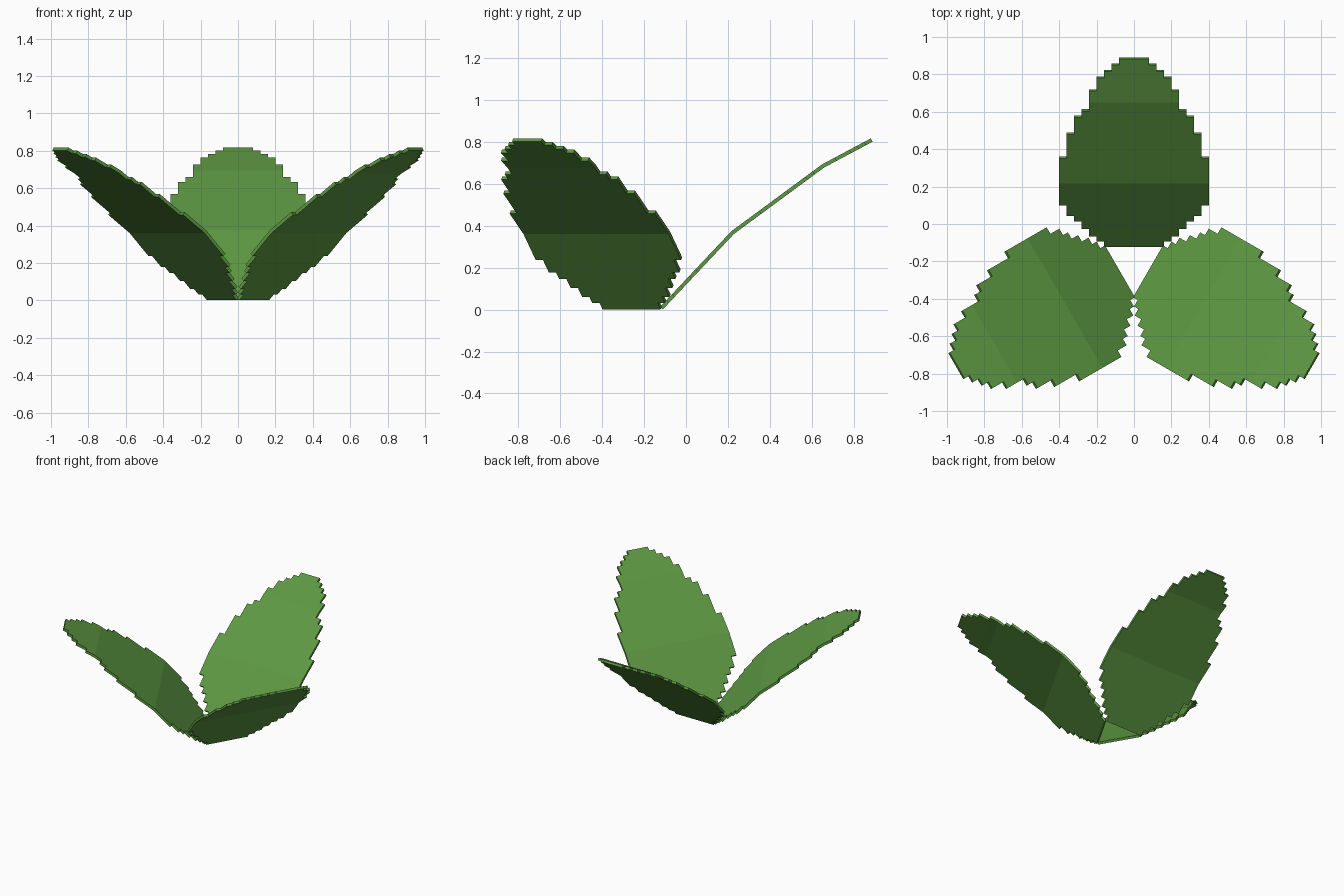
import bpy
import bmesh
import math
from mathutils import Matrix, Vector

cube = bpy.data.objects.get("Cube")
if cube:
    bpy.data.objects.remove(cube, do_unlink=True)

CELL = 0.04         # width of one step of the jagged outline
THICKNESS = 0.018
AXIS = Vector((0, -0.21, 0))   # the leaves are spaced evenly around this point

# Bends of the leaf, as (y, z) along its middle
BENDS = [(-0.117, 0.007), (0.222, 0.367), (0.655, 0.686), (0.886, 0.809)]

# Outline from base to tip: (y where the row ends, half width in cells)
ROWS = [(-0.088, 4), (-0.061, 5), (-0.02, 6), (0.02, 7), (0.05, 8), (0.105, 9),
        (0.222, 10), (0.355, 10), (0.485, 9), (0.575, 8), (0.61, 7), (0.655, 6),
        (0.715, 6), (0.785, 5), (0.82, 4), (0.855, 3), (0.886, 2)]


def height(y):
    """Height of the bent leaf at y."""
    for (y0, z0), (y1, z1) in zip(BENDS, BENDS[1:]):
        if y <= y1:
            return z0 + (z1 - z0) * (y - y0) / (y1 - y0)
    return BENDS[-1][1]


def leaf_mesh(material):
    bm = bmesh.new()
    verts = {}

    def vert(col, y):
        if (col, y) not in verts:
            verts[col, y] = bm.verts.new((col * CELL, y, height(y)))
        return verts[col, y]

    y0 = BENDS[0][0]
    for y1, half in ROWS:
        for c in range(-half, half):
            bm.faces.new((vert(c, y0), vert(c + 1, y0), vert(c + 1, y1), vert(c, y1)))
        y0 = y1
    bm.transform(Matrix.Translation(-AXIS))
    mesh = bpy.data.meshes.new("leaf")
    bm.to_mesh(mesh)
    bm.free()
    mesh.materials.append(material)
    return mesh


# Leaf colour
green = bpy.data.materials.new("leaf green")
green.use_nodes = True
colour = (0.11, 0.315, 0.055, 1)
green.diffuse_color = colour
bsdf = next(n for n in green.node_tree.nodes if n.type == 'BSDF_PRINCIPLED')
bsdf.inputs["Base Color"].default_value = colour
bsdf.inputs["Roughness"].default_value = 0.9

# Three leaves around the open base
mesh = leaf_mesh(green)
for i, name in enumerate(("back_leaf", "right_leaf", "left_leaf")):
    leaf = bpy.data.objects.new(name, mesh)
    bpy.context.collection.objects.link(leaf)
    leaf.location = AXIS
    leaf.rotation_euler.z = math.radians(120 * i)
    solid = leaf.modifiers.new("thickness", 'SOLIDIFY')
    solid.thickness = THICKNESS
    solid.offset = 0
